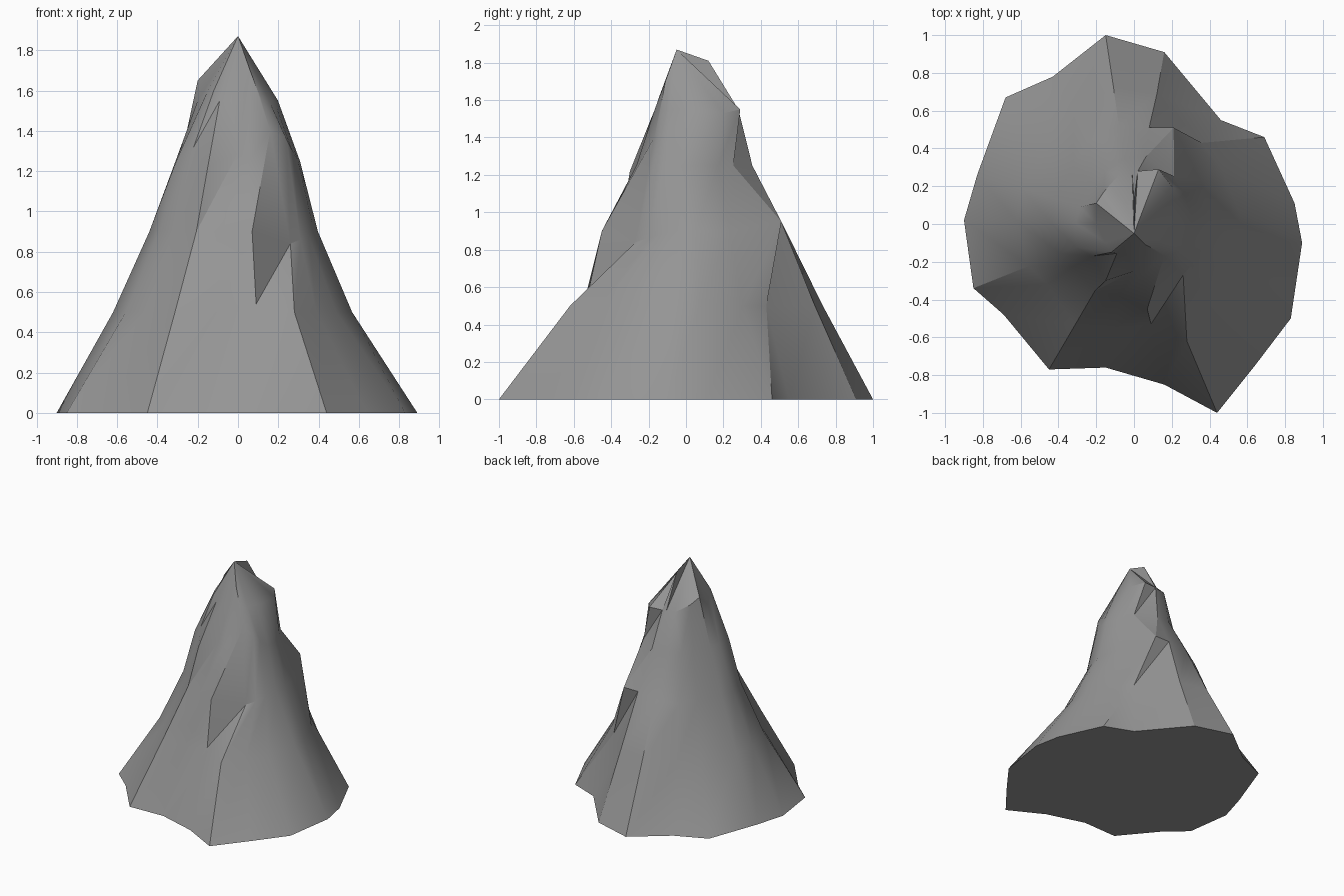
import bpy, bmesh, math

if "Cube" in bpy.data.objects:
    bpy.data.objects.remove(bpy.data.objects["Cube"])

# Foot outline, counter-clockwise from the right
foot = [(.89, -.10), (.85, .11), (.69, .46), (.46, .55), (.16, .91), (-.15, 1.0),
        (-.43, .78), (-.68, .67), (-.83, .26), (-.90, .02), (-.85, -.34), (-.69, -.48),
        (-.45, -.77), (-.15, -.76), (.16, -.85), (.44, -1.0), (.64, -.75), (.83, -.50)]
N = len(foot)

# Height and radius (in hundredths) along each foot direction
levels = [
    (.50, [57, 56, 55, 56, 70, 74, 66, 62, 62, 62, 60, 56, 62, 56, 55, 68, 60, 57]),
    (.90, [38, 40, 42, 47, 54, 54, 50, 45, 44, 44, 42, 39, 41, 39, 46, 37, 38, 37]),
    (1.25, [30, 31, 31, 33, 36, 35, 32, 29, 30, 31, 33, 33, 33, 28, 27, 26, 27, 28]),
    (1.55, [18, 20, 26, 28, 29, 28, 28, 27, 23, 20, 17, 16, 18, 17, 17, 18, 18, 18]),
]

# Corners of the clefts and crags that leave the regular rings: (level, direction)
crags = {(1, 14): (.09, -.53, .54), (1, 15): (.28, -.62, .50),
         (2, 14): (.07, -.45, .90), (2, 15): (.26, -.27, .84),
         (2, 16): (.31, -.21, .86), (2, 17): (.35, -.14, .88),
         (2, 3): (.21, .51, .95), (2, 4): (.08, .51, .95), (2, 5): (-.08, .52, .93),
         (3, 13): (0, -.25, 1.29), (3, 12): (-.15, -.30, 1.22),
         (3, 11): (-.22, -.17, 1.32), (3, 15): (.16, -.17, 1.40),
         (3, 16): (.24, -.14, 1.36), (3, 17): (.27, -.10, 1.30),
         (4, 2): (.20, .20, 1.53), (4, 3): (.13, .29, 1.55),
         (4, 4): (.02, .28, 1.55), (4, 5): (-.01, .27, 1.55),
         (4, 6): (-.08, .26, 1.55), (4, 7): (-.16, .17, 1.60), (4, 8): (-.20, .11, 1.65),
         (4, 10): (-.15, -.10, 1.60), (4, 11): (-.12, -.15, 1.60),
         (4, 15): (.06, -.11, 1.70)}

bm = bmesh.new()
rings = [[bm.verts.new((x, y, 0)) for x, y in foot]]
for k, (z, radii) in enumerate(levels, 1):
    ring = []
    for i, r in enumerate(radii):
        a = math.atan2(foot[i][1], foot[i][0])
        p = (r * .01 * math.cos(a), r * .01 * math.sin(a), z)
        ring.append(bm.verts.new(crags.get((k, i), p)))
    rings.append(ring)

# Slopes
for lo, hi in zip(rings, rings[1:]):
    for i in range(N):
        j = (i + 1) % N
        bm.faces.new((lo[i], lo[j], hi[j]))
        bm.faces.new((lo[i], hi[j], hi[i]))

# Summit with a thin fin running back
peak = bm.verts.new((0, -.05, 1.87))
fin = bm.verts.new((0, .12, 1.81))
top = rings[-1]
for i in range(N):
    bm.faces.new((top[i], top[(i + 1) % N], fin if i == 4 else peak))
bm.faces.new((top[4], fin, peak))
bm.faces.new((fin, top[5], peak))

# Flat underside
bm.faces.new(rings[0][::-1])
bmesh.ops.recalc_face_normals(bm, faces=bm.faces)

mesh = bpy.data.meshes.new("rock_peak")
bm.to_mesh(mesh)
bm.free()
rock = bpy.data.objects.new("rock_peak", mesh)
bpy.context.collection.objects.link(rock)

mat = bpy.data.materials.new("stone_grey")
mat.diffuse_color = (.3, .3, .3, 1)
mat.use_nodes = True
mat.node_tree.nodes["Principled BSDF"].inputs["Base Color"].default_value = mat.diffuse_color
mesh.materials.append(mat)

bpy.context.view_layer.objects.active = rock
rock.select_set(True)
bpy.ops.object.shade_smooth_by_angle(angle=math.radians(30))
